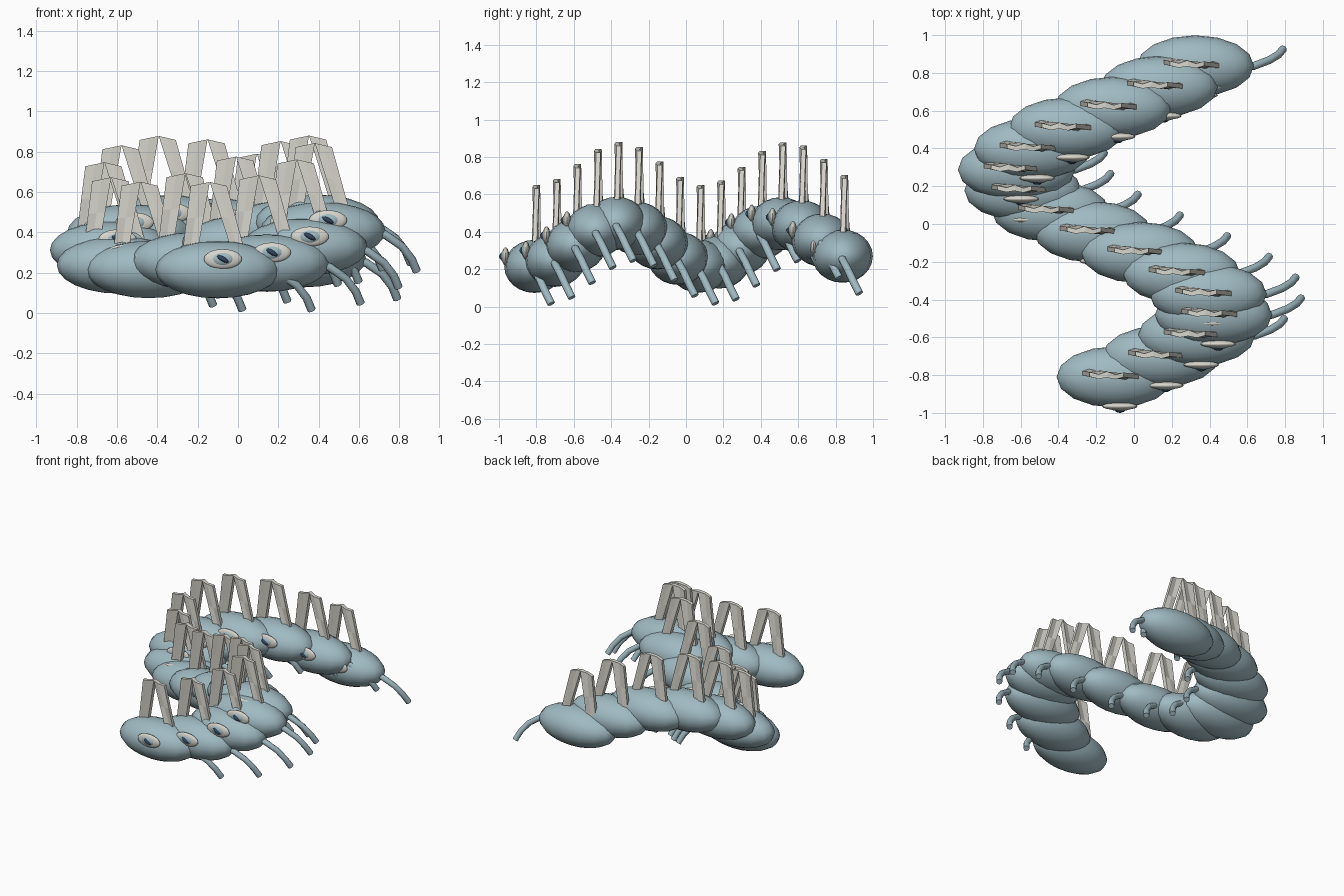
import bpy, bmesh, math
from mathutils import Matrix, Vector

cube = bpy.data.objects.get("Cube")
if cube:
    bpy.data.objects.remove(cube, do_unlink=True)

SEGMENTS = 16


def material(name, color):
    m = bpy.data.materials.new(name)
    m.use_nodes = True
    m.diffuse_color = (*color, 1)
    m.node_tree.nodes["Principled BSDF"].inputs["Base Color"].default_value = (*color, 1)
    return m


skin = material("pale blue skin", (0.35, 0.49, 0.54))
bone = material("warm white", (0.68, 0.67, 0.61))
navy = material("dark navy", (0.03, 0.06, 0.12))


def finish(name, bm, mat, location, smooth_angle=None):
    bmesh.ops.recalc_face_normals(bm, faces=bm.faces)
    mesh = bpy.data.meshes.new(name)
    bm.to_mesh(mesh)
    bm.free()
    mesh.materials.append(mat)
    obj = bpy.data.objects.new(name, mesh)
    obj.location = location
    bpy.context.collection.objects.link(obj)
    if smooth_angle:
        bpy.ops.object.select_all(action="DESELECT")
        obj.select_set(True)
        bpy.context.view_layer.objects.active = obj
        bpy.ops.object.shade_smooth_by_angle(angle=math.radians(smooth_angle))
    return obj


def ellipsoid(name, mat, location, radii, tilt=0, u=16, v=12):
    bm = bmesh.new()
    shape = Matrix.Rotation(tilt, 4, "Y") @ Matrix.Diagonal((*radii, 1))
    bmesh.ops.create_uvsphere(bm, u_segments=u, v_segments=v, radius=1, matrix=shape)
    return finish(name, bm, mat, location, 60)


def lofted(name, mat, location, rings, smooth_angle=None):
    """Skin a list of equal-sized point rings and cap both ends."""
    bm = bmesh.new()
    loops = [[bm.verts.new(p) for p in ring] for ring in rings]
    count = len(loops[0])
    for a, b in zip(loops, loops[1:]):
        for k in range(count):
            n = (k + 1) % count
            bm.faces.new((a[k], a[n], b[n], b[k]))
    bm.faces.new(loops[0])
    bm.faces.new(loops[-1])
    return finish(name, bm, mat, location, smooth_angle)


def leg(name, location):
    # Tube curving outward, down and slightly back
    path = [Vector(p) for p in ((0.2, -0.01, 0.02), (0.31, 0.0, -0.02), (0.39, 0.03, -0.075),
                                (0.44, 0.06, -0.14), (0.465, 0.09, -0.2))]
    rings = []
    for i, p in enumerate(path):
        along = path[min(i + 1, len(path) - 1)] - path[max(i - 1, 0)]
        turn = along.to_track_quat("Z", "Y")
        rings.append([p + turn @ Vector((0.021 * math.cos(a), 0.021 * math.sin(a), 0))
                      for a in (math.tau * k / 8 for k in range(8))])
    return lofted(name, skin, location, rings, 50)


def spine_blade(name, location, foot, top, y_foot, y_top):
    # Tapered blade with a pinched, folded cross-section
    rings = []
    for t in (0, 0.5, 1):
        left = foot[0] + (top[0] - foot[0]) * t
        right = foot[1] + (top[1] - foot[1]) * t
        y = y_foot + (y_top - y_foot) * t
        z = 0.09 + 0.335 * t
        mid = (left + right) / 2
        crease = 0.012 * math.cos(math.pi * t)
        ridge = 0.01 * t
        rings.append([(left, y - 0.012, z - ridge), (mid, y - 0.012 + crease, z),
                      (right, y - 0.016, z + ridge), (right, y + 0.016, z + ridge),
                      (mid, y + 0.012 + crease, z), (left, y + 0.012, z - ridge)])
    return lofted(name, bone, location, rings)


for i in range(SEGMENTS):
    # Body centre follows a winding, rising and falling wave
    c = Vector((-0.1 + 0.525 * math.sin(0.4817 * i),
                -0.81 + 0.1098 * i,
                0.33 - 0.115 * math.cos(0.77 * i)))
    tag = f"_{i + 1:02d}"
    ellipsoid("body_segment" + tag, skin, c, (0.31, 0.162, 0.142))
    leg("leg" + tag, c)

    # Pair of blades meeting in a peak above each segment
    base = c + Vector((-0.02, 0.01, 0))
    spine_blade("right_spine" + tag, base, (-0.155, -0.08), (-0.115, -0.02), 0.01, 0.004)
    spine_blade("left_spine" + tag, base, (0.155, 0.09), (0.065, -0.02), -0.01, 0.002)

    # Eye: white disc, raised iris and slanted pupil
    eye = c + Vector((0.025, -0.155, 0.053))
    ellipsoid("eye_white" + tag, bone, eye, (0.094, 0.02, 0.049), u=20)
    ellipsoid("eye_iris" + tag, skin, eye + Vector((0, -0.006, 0)), (0.058, 0.02, 0.034), u=20)
    ellipsoid("eye_pupil" + tag, navy, eye + Vector((0, -0.014, 0)), (0.034, 0.021, 0.014), 0.5)
